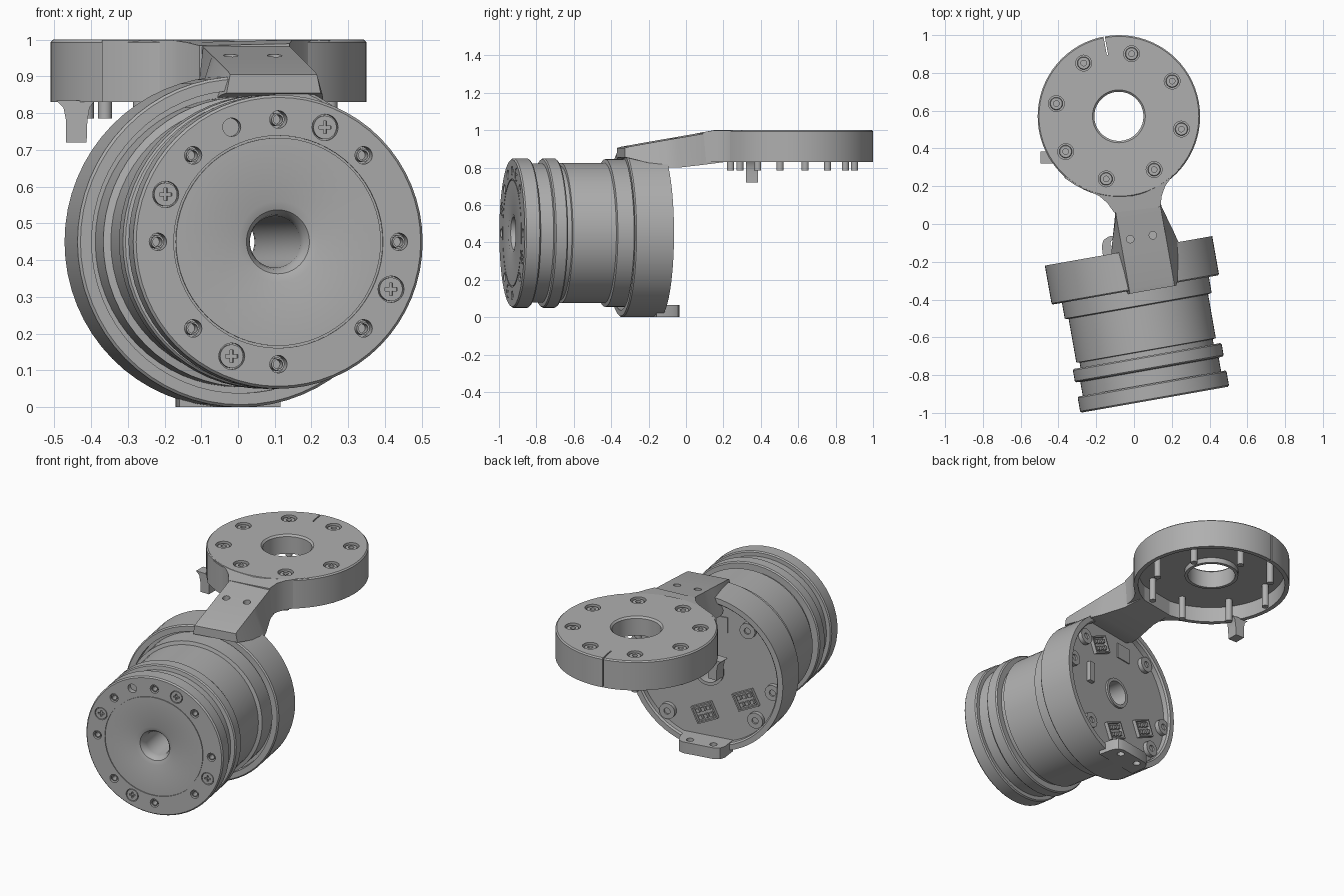
import bpy, bmesh
from math import cos, sin, pi, radians
from mathutils import Matrix, Vector

cube = bpy.data.objects.get("Cube")
if cube:
    bpy.data.objects.remove(cube)

grey = bpy.data.materials.new("plain_grey")
grey.use_nodes = True
COLOUR = (0.43, 0.43, 0.43, 1)
grey.diffuse_color = COLOUR
grey.node_tree.nodes["Principled BSDF"].inputs["Base Color"].default_value = COLOUR

# Frames: MOTOR has y along the drum axis (backwards); AXIS has z along it
MOTOR = Matrix.Translation((0.11, -0.93, 0.45)) @ Matrix.Rotation(radians(10), 4, 'Z')
AXIS = MOTOR @ Matrix.Rotation(radians(-90), 4, 'X')
DISC = Matrix.Translation((-0.08, 0.57, 0))
WORLD = Matrix.Identity(4)
parts = []


def finish(bm, name, frame, keep=True):
    bmesh.ops.recalc_face_normals(bm, faces=bm.faces[:])
    me = bpy.data.meshes.new(name)
    bm.to_mesh(me)
    bm.free()
    me.transform(frame)
    me.materials.append(grey)
    ob = bpy.data.objects.new(name, me)
    bpy.context.scene.collection.objects.link(ob)
    if keep:
        parts.append(ob)
    else:
        ob.hide_render = True
    return ob


def loft(name, rings, frame, loop=False):
    """Skin a list of equal closed rings, capped or joined end to end."""
    bm = bmesh.new()
    vs = [[bm.verts.new(p) for p in ring] for ring in rings]
    n = len(vs[0])
    for i in range(len(vs) - (0 if loop else 1)):
        a, b = vs[i], vs[(i + 1) % len(vs)]
        for j in range(n):
            bm.faces.new((a[j], a[(j + 1) % n], b[(j + 1) % n], b[j]))
    if not loop:
        bm.faces.new(vs[0])
        bm.faces.new(vs[-1])
    return finish(bm, name, frame)


def lathe(name, profile, frame, seg=64):
    """Revolve a closed (radius, height) profile about z."""
    rings = [[(r * cos(2 * pi * k / seg), r * sin(2 * pi * k / seg), z)
              for k in range(seg)] for r, z in profile]
    return loft(name, rings, frame, True)


def cylinders(name, spots, r, z0, z1, frame, keep=True, seg=20):
    bm = bmesh.new()
    for x, y in spots:
        bmesh.ops.create_cone(bm, cap_ends=True, segments=seg, radius1=r, radius2=r,
                              depth=z1 - z0, matrix=Matrix.Translation((x, y, (z0 + z1) / 2)))
    return finish(bm, name, frame, keep)


def boxes(name, items, frame, keep=True):
    """items: (centre, size) pairs"""
    bm = bmesh.new()
    for c, s in items:
        bmesh.ops.create_cube(bm, size=1, matrix=Matrix.Translation(c) @ Matrix.Diagonal((*s, 1)))
    return finish(bm, name, frame, keep)


def cut(ob, cutter):
    mod = ob.modifiers.new("cut", 'BOOLEAN')
    mod.operation, mod.solver, mod.object = 'DIFFERENCE', 'EXACT', cutter
    dg = bpy.context.evaluated_depsgraph_get()
    me = bpy.data.meshes.new_from_object(ob.evaluated_get(dg))
    ob.modifiers.clear()
    ob.data = me
    bpy.data.objects.remove(cutter)


def circle(r, start, count):
    return [(r * cos(radians(start) + 2 * pi * k / count),
             r * sin(radians(start) + 2 * pi * k / count)) for k in range(count)]


# Motor drum with stepped rims and a through hole
drum = lathe("motor_drum", [
    (.07, .05), (.075, .025), (.087, .008), (.11, 0), (.283, 0), (.283, .005), (.289, .005),
    (.289, 0), (.393, 0), (.4, .008), (.4, .08), (.394, .087), (.372, .087), (.372, .16),
    (.394, .163), (.4, .17), (.4, .228), (.394, .235), (.358, .235), (.358, .262),
    (.375, .265), (.375, .5), (.395, .505), (.395, .63), (.415, .63), (.415, .76), (.07, .76)], AXIS)
cut(drum, cylinders("bolt_cutter", circle(.333, 0, 8), .024, -.02, .05, AXIS, False))
cut(drum, cylinders("screw_cutter", circle(.337, 22.5, 4), .036, -.02, .018, AXIS, False))
cut(drum, cylinders("pin_cutter", [(-.129, -.312)], .025, -.02, .03, AXIS, False))

# Bolt inserts and cross head screws on the front face
for x, y in circle(.333, 0, 8):
    lathe("bolt_insert", [(.013, .006), (.018, .006), (.018, .05), (.013, .05)],
          AXIS @ Matrix.Translation((x, y, 0)), 16)
for x, y in circle(.337, 22.5, 4):
    f = AXIS @ Matrix.Translation((x, y, 0))
    head = cylinders("front_screw", [(0, 0)], .032, .001, .02, f)
    for size in ((.034, .009, .024), (.009, .034, .024)):
        cut(head, boxes("slot_cutter", [((0, 0, 0), size)], f, False))

# Rear housing shell and the rim around the back hole
lathe("rear_housing", [(.412, .59), (.443, .59), (.45, .597), (.45, .8), (.42, .8), (.412, .79)], AXIS)
lathe("rear_hub", [(.07, .755), (.088, .755), (.088, .772), (.07, .772)], AXIS, 32)

# Bosses inside the rear rim
for x, y in circle(.365, 50, 4) + circle(.385, 172, 2):
    lathe("rear_boss", [(.018, .75), (.045, .75), (.045, .785), (.018, .785)],
          AXIS @ Matrix.Translation((x, y, 0)), 20)
cylinders("rear_screws", circle(.365, 50, 4) + circle(.385, 172, 2), .019, .75, .775, AXIS)

# Connectors on the back plate
for x, y, turn in ((-.22, .13, 25), (.02, .25, 25), (.15, -.24, 25)):
    f = AXIS @ Matrix.Translation((x, y, .76)) @ Matrix.Rotation(radians(turn), 4, 'Z')
    walls = [((s * .06, 0, .008), (.008, .1, .026)) for s in (-1, 1)]
    walls += [((0, s * .046, .008), (.12, .008, .026)) for s in (-1, 1)]
    pins = [((i * .034, j * .02, .008), (.02, .022, .022)) for i in (-1, 0, 1) for j in (-1, 1)]
    boxes("connector", walls + pins, f)
boxes("side_socket", [((.23, -.03, .77), (.04, .12, .03))], AXIS)
boxes("chip", [((-.06, -.28, .76), (.1, .09, .012))], AXIS)

# Lower lug with two holes
lug_outline = [(-.14, .76), (-.135, .85), (-.12, .88), (-.09, .893), (.09, .893),
               (.12, .88), (.135, .85), (.14, .76)]
lug = loft("lower_lug", [[(x, y, z) for x, y in lug_outline] for z in (-.45, -.385)], MOTOR)
cut(lug, cylinders("lug_cutter", [(-.068, .852), (.068, .852)], .02, -.5, -.3, MOTOR, False))

# Sloping arm from the housing to the mounting disc
sections = [(.575, .12, .13, .905, .855), (.60, .12, .14, .912, .85), (.8, .12, .18, .947, .8),
            (.86, .12, .165, .957, .8), (1, .12, .125, .981, .815), (1.12, .12, .12, 1, .83)]
arm = loft("arm", [[(.088 - t, s, zt - .45), (.088 + t, s, zt - .45),
                    (.088 + b, s, zb - .45), (.088 - b, s, zb - .45)]
                   for s, t, b, zt, zb in sections], MOTOR)
cut(arm, cylinders("arm_cutter", [(-.02, -.08), (.1, -.06)], .02, .87, 1.1, WORLD, False))

# Curved web that blends the arm into the disc
web = [(-.37, .245), (-.31, .205), (-.24, .175), (-.18, .145), (-.14, .11), (-.105, .06), (.14, .09),
       (.147, .15), (.165, .2), (.2, .25), (.25, .3)]
web += [(-.08 + .418 * cos(radians(a)), .57 + .418 * sin(radians(a))) for a in range(320, 229, -6)]
loft("arm_web", [[(x, y, .83) for x, y in web],
                 [(x, y, min(.9995, .91 + (y + .35) * .18)) for x, y in web]], WORLD)

# Hollow mounting disc
disc = lathe("mounting_disc", [
    (.13, .99), (.14, 1), (.423, 1), (.43, .993), (.43, .83), (.405, .83), (.405, .92),
    (.148, .92), (.148, .89), (.13, .89)], DISC, 72)
cut(disc, cylinders("bore_cutter", circle(.338, 33.5, 8), .042, .965, 1.05, DISC, False))
slit = DISC @ Matrix.Rotation(radians(100.5), 4, 'Z')
cut(disc, boxes("slit_cutter", [((.39, 0, .92), (.12, .007, .3))], slit, False))

# Long screws through the disc
for x, y in circle(.338, 33.5, 8):
    lathe("disc_screw", [(.015, .992), (.031, .992), (.034, .988), (.034, .94), (.019, .94),
                         (.019, .785), (.001, .785), (.001, .97), (.015, .97)],
          DISC @ Matrix.Translation((x, y, 0)), 18)

# Hanging clip under the disc rim
clip = [(-.495, .835), (-.475, .815), (-.468, .78), (-.468, .72), (-.412, .72),
        (-.41, .78), (-.404, .815), (-.39, .835)]
loft("hanging_clip", [[(x, y, z) for x, z in clip] for y in (.32, .385)], WORLD)

# Smooth round surfaces, keep edges sharp
bpy.ops.object.select_all(action='DESELECT')
for ob in parts:
    ob.select_set(True)
bpy.context.view_layer.objects.active = parts[0]
bpy.ops.object.shade_smooth_by_angle(angle=radians(30))
